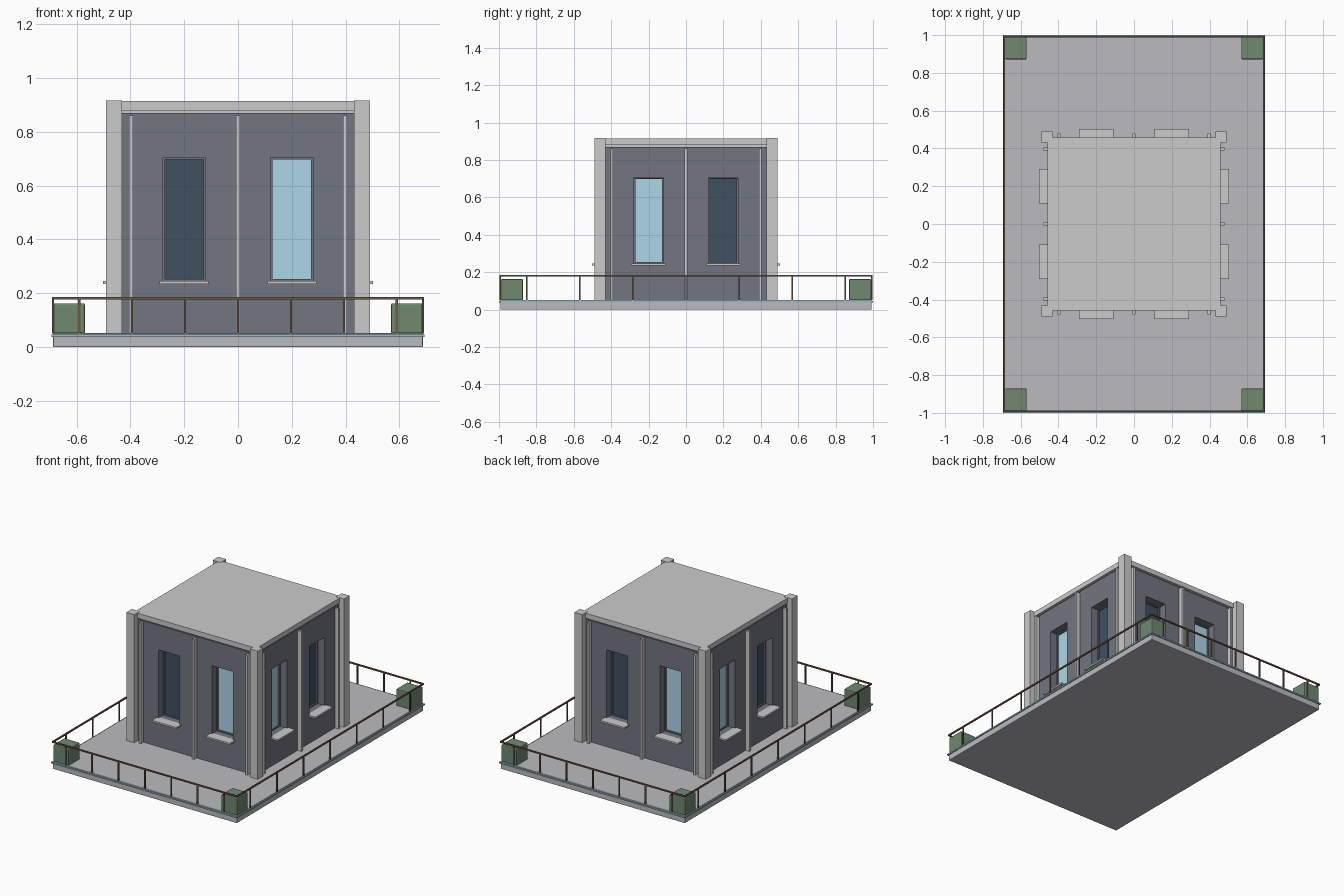
import bpy, math
from mathutils import Matrix, Vector
import bmesh

if "Cube" in bpy.data.objects:
    bpy.data.objects.remove(bpy.data.objects["Cube"])


def mat(name, rgb):
    m = bpy.data.materials.new(name)
    m.diffuse_color = (*rgb, 1)
    m.use_nodes = True
    m.node_tree.nodes["Principled BSDF"].inputs["Base Color"].default_value = m.diffuse_color
    return m


WALL = mat("slate_wall", (0.17, 0.18, 0.22))
DARK = mat("dark_glass", (0.05, 0.08, 0.12))
LIGHT = mat("lit_glass", (0.42, 0.67, 0.80))
GREEN = mat("hedge_green", (0.16, 0.25, 0.16))
WOOD = mat("bronze_rail", (0.16, 0.10, 0.06))
STRIP = mat("blue_strip", (0.30, 0.52, 0.60))
FLOOR = mat("floor_grey", (0.50, 0.50, 0.53))


def boxes(name, spans, material=None, turn=0, bevel=0):
    """One object made of boxes ((x0,x1),(y0,y1),(z0,z1)), turned by quarter turns."""
    bm = bmesh.new()
    for span in spans:
        size = [b - a for a, b in span]
        mid = Vector([(a + b) / 2 for a, b in span])
        bmesh.ops.create_cube(bm, size=1,
                              matrix=Matrix.Translation(mid) @ Matrix.Diagonal((*size, 1)))
    if bevel:
        bmesh.ops.bevel(bm, geom=bm.edges[:], offset=bevel, segments=2,
                        profile=0.5, affect='EDGES')
    bm.transform(Matrix.Rotation(turn * math.pi / 2, 4, 'Z'))
    me = bpy.data.meshes.new(name)
    bm.to_mesh(me)
    bm.free()
    ob = bpy.data.objects.new(name, me)
    bpy.context.collection.objects.link(ob)
    if material:
        me.materials.append(material)
    return ob


def sym(v):
    return (-v, v)


def around(c, w):
    return (c - w / 2, c + w / 2)


# terrace slab with a thin strip round its edge
boxes("terrace_slab", [(sym(0.687), sym(0.993), (0, 0.052))], FLOOR, bevel=0.004)
boxes("edge_strip", [(sym(0.693), sym(1.0), (0.038, 0.047))], STRIP)

# wall block with window recesses
W, GLASS_Y = 0.45, -0.39
walls = boxes("walls", [(sym(W), sym(W), (0.05, 0.87))], WALL)
recess = []
for s in (-1, 1):
    for c in (-0.2, 0.2):
        u, z = around(c, 0.158), (0.245, 0.705)
        d = tuple(sorted((s * 0.385, s * 0.55)))
        recess += [(u, d, z), (d, u, z)]
cutter = boxes("window_cutter", recess)
cutter.hide_render = True
cutter.hide_set(True)
mod = walls.modifiers.new("window_recesses", 'BOOLEAN')
mod.object, mod.operation, mod.solver = cutter, 'DIFFERENCE', 'EXACT'

# roof and the ledge under it
boxes("roof_ledge", [(sym(0.44), sym(0.44), (0.868, 0.882))])
boxes("roof", [(sym(0.457), sym(0.457), (0.88, 0.914))])

for k in range(4):
    # corner pillar
    boxes(f"corner_pillar_{k}", [((0.431, 0.49), (-0.49, -0.431), (0.05, 0.916))], turn=k)
    # vertical wall trims
    boxes(f"wall_trims_{k}", [(around(c, 0.015), (-0.478, -W + 0.01), (0.05, 0.86))
                              for c in (-0.397, 0, 0.397)], turn=k)
    for c in (-0.2, 0.2):
        # glass, frame and sill; dark and lit panes alternate round the building
        lit = (c > 0) == (k % 2 == 0)
        tag = f"{k}_{'lit' if lit else 'dark'}"
        boxes(f"window_glass_{tag}", [(around(c, 0.156), (GLASS_Y, GLASS_Y + 0.01),
                                       (0.246, 0.704))], LIGHT if lit else DARK, k)
        bars = [((c + a, c + b), (GLASS_Y - 0.01, GLASS_Y + 0.004), (0.246, 0.704))
                for a, b in ((-0.079, -0.071), (0.071, 0.079))]
        bars += [(around(c, 0.142), (GLASS_Y - 0.01, GLASS_Y + 0.004), z)
                 for z in ((0.246, 0.253), (0.697, 0.704))]
        boxes(f"window_frame_{tag}", bars, WALL, k)
        boxes(f"window_sill_{tag}", [(around(c, 0.182), (-0.502, -W + 0.01),
                                      (0.235, 0.246))], turn=k)

    # railing on each side: top rail and seven posts
    half, edge, step = ((0.691, 0.992, 0.1967), (0.996, 0.687, 0.2835))[k % 2]
    y = around(-edge, 0.009)
    rail = [(sym(half), y, (0.177, 0.186))]
    rail += [(around(i * step, 0.008), around(-edge, 0.008), (0.05, 0.178)) for i in range(-3, 4)]
    boxes(f"railing_{k}", rail, WOOD, k)

# corner hedges
for sx in (-1, 1):
    for sy in (-1, 1):
        boxes("corner_hedge", [(around(sx * 0.627, 0.117), around(sy * 0.931, 0.119),
                                (0.05, 0.163))], GREEN, bevel=0.006)
